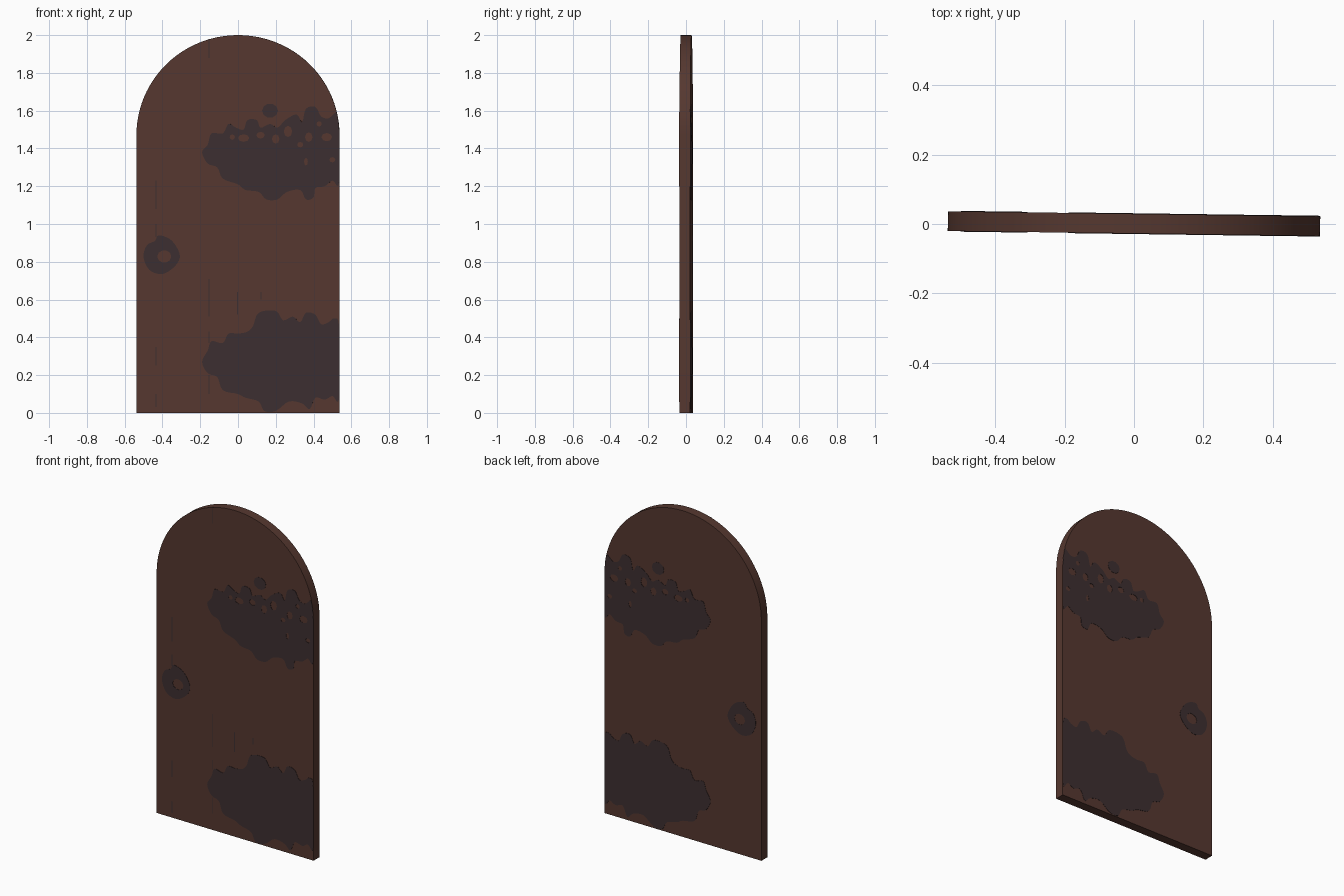
import bpy, math

if "Cube" in bpy.data.objects:
    bpy.data.objects.remove(bpy.data.objects["Cube"])

HALF_W, SPRING, RISE = 0.5375, 1.47, 0.53   # arch: half width, spring line, rise
HALF_T = 0.0285                             # half thickness of the slab
TURN = -0.0135                              # door stands very slightly ajar


def material(name, rgb):
    m = bpy.data.materials.new(name)
    m.diffuse_color = (*rgb, 1)
    m.use_nodes = True
    m.node_tree.nodes["Principled BSDF"].inputs["Base Color"].default_value = m.diffuse_color
    return m


wood = material("brown wood", (0.092, 0.039, 0.029))
iron = material("dark iron", (0.046, 0.028, 0.030))


def arch_half_width(z):
    t = max(0.0, min(1.0, (z - SPRING) / RISE))
    return HALF_W * math.sqrt(1 - t * t)


def rounded(points, steps=4):
    """Closed Catmull-Rom outline, kept inside the door's edge."""
    out, n = [], len(points)
    for i in range(n):
        a, b, c, d = (points[(i + k) % n] for k in (-1, 0, 1, 2))
        for s in range(steps):
            t = s / steps
            x, z = (0.5 * (2 * q + (r - p) * t + (2 * p - 5 * q + 4 * r - w) * t * t
                           + (3 * q - p - 3 * r + w) * t ** 3)
                    for p, q, r, w in zip(a, b, c, d))
            out.append((min(x, arch_half_width(z) - 0.0005), max(z, 0.002)))
    return out


def ring(x, z, rx, rz, n=10):
    return [(x + rx * math.cos(math.tau * i / n), z + rz * math.sin(math.tau * i / n))
            for i in range(n)]


def slab(name, outlines, half_depth, offset, mat):
    """Filled 2D outlines (inner ones become holes) extruded into an upright plate."""
    cu = bpy.data.curves.new(name, 'CURVE')
    cu.dimensions, cu.fill_mode, cu.extrude = '2D', 'BOTH', half_depth
    for pts in outlines:
        sp = cu.splines.new('POLY')
        sp.points.add(len(pts) - 1)
        for p, (x, z) in zip(sp.points, pts):
            p.co = (x, z, 0, 1)
        sp.use_cyclic_u = True
    cu.materials.append(mat)
    ob = bpy.data.objects.new(name, cu)
    bpy.context.collection.objects.link(ob)
    ob.rotation_euler = (math.pi / 2, 0, TURN)
    ob.location = (-offset * math.sin(TURN), offset * math.cos(TURN) + 0.001, 0)
    bpy.ops.object.select_all(action='DESELECT')
    ob.select_set(True)
    bpy.context.view_layer.objects.active = ob
    bpy.ops.object.convert(target='MESH')
    bpy.ops.object.shade_smooth_by_angle(angle=math.radians(30))
    return bpy.context.object


# Arched door slab
arch = [(HALF_W * math.cos(math.pi * i / 48), SPRING + RISE * math.sin(math.pi * i / 48))
        for i in range(49)]
slab("door_slab", [[(-HALF_W, 0), (HALF_W, 0)] + arch], HALF_T, 0, wood)

# Upper hinge strap, ragged leaf outline with piercings and a loose tip
upper = [(-.19, 1.38), (-.16, 1.42), (-.14, 1.48), (-.08, 1.48), (-.05, 1.53),
         (-.01, 1.51), (.03, 1.5), (.05, 1.55), (.1, 1.55), (.12, 1.51), (.17, 1.53),
         (.21, 1.51), (.25, 1.55), (.31, 1.58), (.34, 1.54), (.36, 1.61), (.41, 1.62),
         (.44, 1.57), (.48, 1.56), (.52, 1.59), (.537, 1.55), (.537, 1.22), (.5, 1.23),
         (.46, 1.2), (.41, 1.19), (.4, 1.14), (.36, 1.13), (.33, 1.18), (.26, 1.17),
         (.21, 1.13), (.15, 1.13), (.11, 1.17), (.04, 1.18), (0, 1.21), (-.08, 1.24),
         (-.11, 1.3), (-.16, 1.32)]
piercings = [(.03, 1.455, .03, .02), (.12, 1.47, .022, .018), (.2, 1.45, .02, .025),
             (.265, 1.49, .022, .03), (.375, 1.46, .02, .025), (.47, 1.46, .028, .022),
             (-.03, 1.46, .014, .014), (.33, 1.42, .016, .014), (.43, 1.53, .014, .014),
             (.36, 1.33, .01, .02), (.5, 1.34, .016, .014)]
upper_outlines = ([rounded(upper), ring(.17, 1.6, .042, .038)]
                  + [ring(*h, n=8) for h in piercings])

# Lower hinge strap, solid
lower = [(-.19, .27), (-.16, .33), (-.14, .38), (-.08, .37), (-.05, .42), (0, .42),
         (.05, .43), (.08, .46), (.11, .53), (.2, .54), (.24, .49), (.29, .51),
         (.33, .48), (.36, .53), (.41, .52), (.44, .47), (.48, .48), (.51, .5),
         (.537, .45), (.537, .08), (.5, .09), (.46, .07), (.41, .08), (.38, .02),
         (.34, .05), (.27, .06), (.2, .01), (.14, .01), (.11, .06), (.04, .08),
         (0, .1), (-.08, .12), (-.11, .19), (-.16, .21)]

# Handle ring on a teardrop plate
handle = [(-.5, .84), (-.48, .89), (-.44, .91), (-.42, .94), (-.36, .92), (-.32, .87),
          (-.308, .82), (-.34, .77), (-.4, .735), (-.46, .75), (-.49, .79)]
handle_outlines = [rounded(handle), ring(-.39, .828, .037, .033)]

for side, s in (("front", -1), ("back", 1)):
    off = s * (HALF_T + 0.0005)
    slab(side + "_upper_hinge", upper_outlines, 0.001, off, iron)
    slab(side + "_lower_hinge", [rounded(lower)], 0.001, off, iron)
    slab(side + "_handle_ring", handle_outlines, 0.001, off, iron)

# Thin plank seams on the front
seams = [(-.153, 1.88, 1.98), (-.153, .51, .71), (-.153, .37, .43), (-.153, .1, .2),
         (-.433, 1.08, 1.23), (-.433, .93, 1.0), (-.433, .25, .35), (-.433, .03, .1),
         (-.003, .52, .64), (.122, .6, .64)]
slab("plank_seams", [[(x - .003, a), (x + .003, a), (x + .003, b), (x - .003, b)]
                     for x, a, b in seams], 0.0005, -HALF_T, iron)
